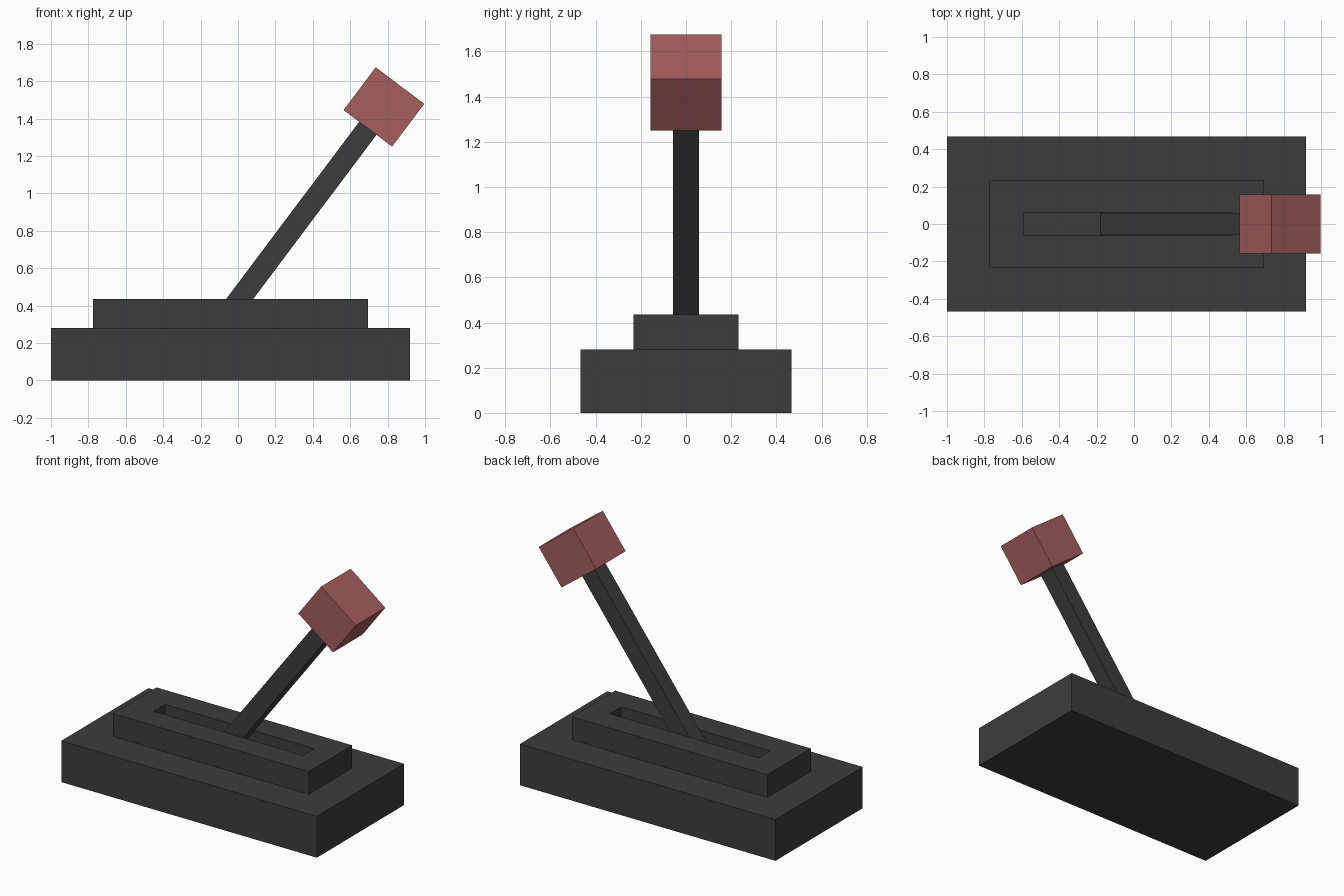
import bpy, bmesh, math
from mathutils import Matrix, Vector

cube = bpy.data.objects.get("Cube")
if cube:
    bpy.data.objects.remove(cube, do_unlink=True)


def material(name, color):
    mat = bpy.data.materials.new(name)
    mat.use_nodes = True
    mat.diffuse_color = color
    mat.node_tree.nodes["Principled BSDF"].inputs["Base Color"].default_value = color
    return mat


def finish(name, bm, mat):
    bmesh.ops.recalc_face_normals(bm, faces=bm.faces)
    mesh = bpy.data.meshes.new(name)
    bm.to_mesh(mesh)
    bm.free()
    mesh.materials.append(mat)
    obj = bpy.data.objects.new(name, mesh)
    bpy.context.collection.objects.link(obj)
    return obj


def box(name, center, size, mat, tilt=0.0):
    bm = bmesh.new()
    bmesh.ops.create_cube(bm, size=1, matrix=Matrix.Diagonal((*size, 1)))
    obj = finish(name, bm, mat)
    obj.location = center
    obj.rotation_euler.y = tilt
    return obj


def slotted_plate(name, outer, inner, z0, z1, mat):
    """Rectangular frame; outer and inner are (x min, x max, half width)."""
    bm = bmesh.new()

    def ring(rect, z):
        a, b, w = rect
        return [bm.verts.new((x, y, z)) for x, y in ((a, -w), (b, -w), (b, w), (a, w))]

    rings = [ring(outer, z0), ring(outer, z1), ring(inner, z1), ring(inner, z0)]
    for lower, upper in zip(rings, rings[1:] + rings[:1]):
        for i in range(4):
            j = (i + 1) % 4
            bm.faces.new((lower[i], lower[j], upper[j], upper[i]))
    return finish(name, bm, mat)


dark = material("dark grey", (0.046, 0.046, 0.046, 1))
red = material("dull red", (0.38, 0.112, 0.112, 1))

# Stepped base with a slot down to the lower block
box("base", (-0.04, 0, 0.14), (1.92, 0.936, 0.28), dark)
slotted_plate("slot_plate", (-0.775, 0.695, 0.233), (-0.59, 0.53, 0.061), 0.28, 0.435, dark)

# Tilted lever and its knob share one axis
tilt = math.radians(36.9)
axis = Vector((math.sin(tilt), 0, math.cos(tilt)))
knob_center = Vector((0.78, 0, 1.462))
length = 1.52
box("lever", knob_center - axis * length / 2, (0.116, 0.116, length), dark, tilt)
box("knob", knob_center, (0.325, 0.316, 0.286), red, tilt)
